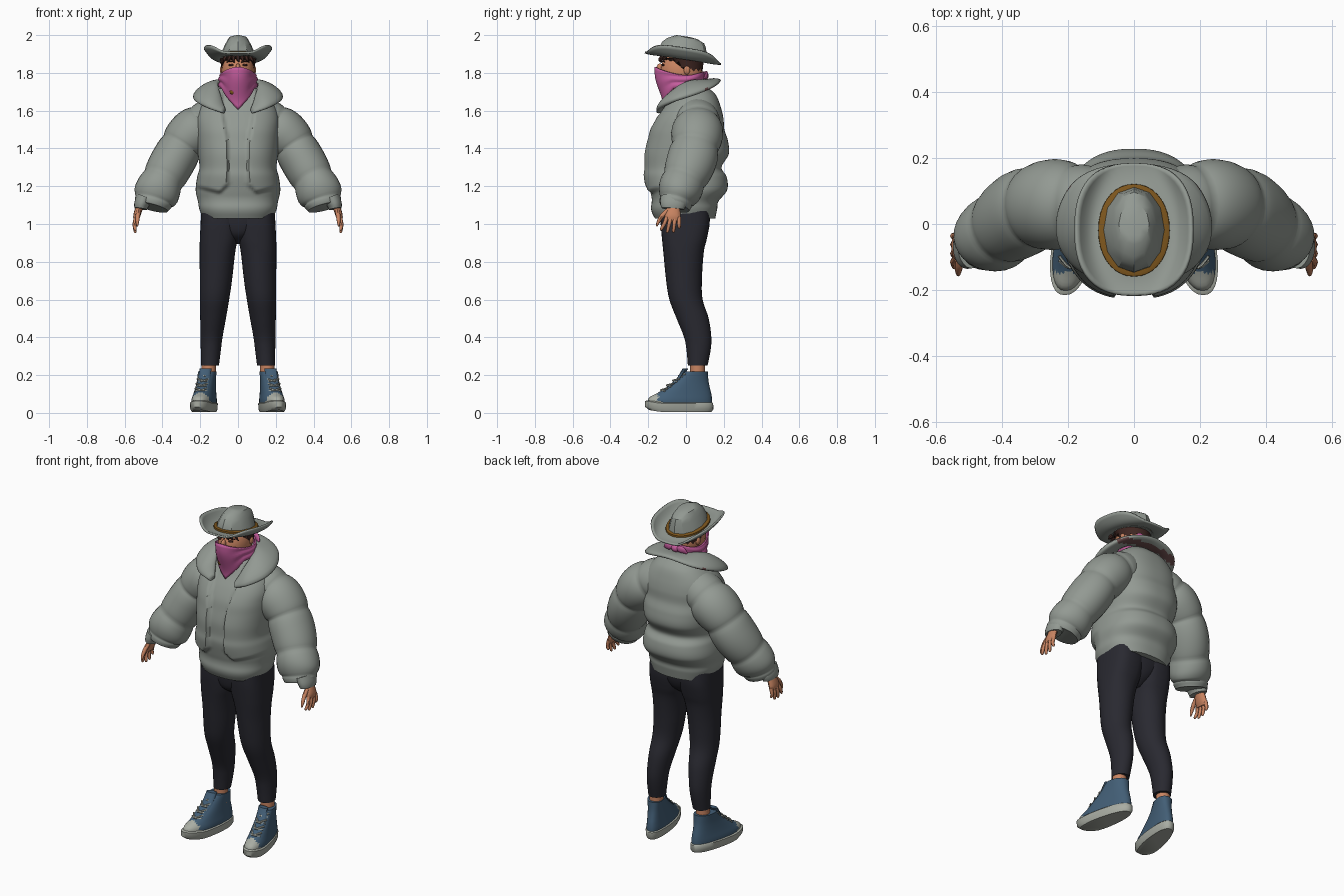
import bpy, bmesh, math
from mathutils import Vector

cube = bpy.data.objects.get("Cube")
if cube:
    bpy.data.objects.remove(cube, do_unlink=True)


def material(name, r, g, b):
    m = bpy.data.materials.new(name)
    m.use_nodes = True
    m.diffuse_color = (r, g, b, 1)
    shader = m.node_tree.nodes["Principled BSDF"]
    shader.inputs["Base Color"].default_value = (r, g, b, 1)
    shader.inputs["Roughness"].default_value = .8
    return m


GREY = material("grey_fabric", .29, .32, .29)
DARK = material("charcoal_cloth", .022, .022, .03)
PINK = material("pink_cloth", .56, .11, .34)
SKIN = material("skin", .58, .23, .12)
BLUE = material("denim_blue", .055, .112, .18)
RUBBER = material("pale_rubber", .4, .42, .37)
BROWN = material("brown_leather", .2, .09, .012)
HAIR = material("dark_hair", .05, .02, .016)
LINING = material("maroon_lining", .14, .07, .07)


def spline(keys, steps):
    """Catmull-Rom interpolation of tuples."""
    out = []
    last = len(keys) - 1
    for i in range(last):
        a, b, c, d = keys[max(i - 1, 0)], keys[i], keys[i + 1], keys[min(i + 2, last)]
        for k in range(steps):
            t = k / steps
            out.append(tuple(q + t / 2 * (r - p + t * (2 * p - 5 * q + 4 * r - s + t * (3 * (q - r) + s - p)))
                             for p, q, r, s in zip(a, b, c, d)))
    return out + [keys[last]]


def loft(name, rows, mats, caps=True, angle=45, rule=None, thick=0):
    """Skin a list of equal closed rings."""
    bm = bmesh.new()
    vs = [[bm.verts.new(p) for p in row] for row in rows]
    n = len(rows[0])
    for a, b in zip(vs, vs[1:]):
        for i in range(n):
            j = (i + 1) % n
            bm.faces.new((a[i], a[j], b[j], b[i]))
    if caps:
        bm.faces.new(vs[0])
        bm.faces.new(vs[-1])
    bmesh.ops.recalc_face_normals(bm, faces=bm.faces)
    for f in bm.faces:
        f.smooth = True
        if rule:
            f.material_index = rule(f.calc_center_median())
    me = bpy.data.meshes.new(name)
    bm.to_mesh(me)
    bm.free()
    for m in mats if isinstance(mats, list) else [mats]:
        me.materials.append(m)
    me.set_sharp_from_angle(angle=math.radians(angle))
    ob = bpy.data.objects.new(name, me)
    bpy.context.collection.objects.link(ob)
    if thick:
        mod = ob.modifiers.new("thickness", "SOLIDIFY")
        mod.thickness = thick
        mod.offset = 0


def ring(c, u, v, n=24, power=2):
    pts = []
    for i in range(n):
        a = math.tau * i / n
        co, si = math.cos(a), math.sin(a)
        pts.append(Vector(c) + Vector(u) * math.copysign(abs(co) ** (2 / power), co)
                   + Vector(v) * math.copysign(abs(si) ** (2 / power), si))
    return pts


def level(x, z, rx, front, back, n=24, power=2):
    return ring((x, (front + back) / 2, z), (rx, 0, 0), (0, (back - front) / 2, 0), n, power)


def tube(name, keys, mat, n=12, steps=4, ref=(0, 1, 0), puff=None):
    """Sweep ellipses along keys of (x, y, z, radius across, radius along ref)."""
    ks = spline(keys, steps)
    rows = []
    for i, k in enumerate(ks):
        t = (Vector(ks[min(i + 1, len(ks) - 1)][:3]) - Vector(ks[max(i - 1, 0)][:3])).normalized()
        v = Vector(ref)
        v = (v - t * v.dot(t)).normalized()
        f = puff(i / (len(ks) - 1)) if puff else 1
        rows.append(ring(k[:3], v.cross(t) * k[3] * f, v * k[4] * f, n))
    loft(name, rows, mat)


def ellipsoid(name, c, r, mat, n=20, m=12):
    rows = []
    for i in range(m + 1):
        a = math.pi * (.02 + .96 * i / m)
        s = math.sin(a)
        rows.append(ring((c[0], c[1], c[2] - r[2] * math.cos(a)), (r[0] * s, 0, 0), (0, r[1] * s, 0), n))
    loft(name, rows, mat, angle=70)


def ramp(x, lo, hi):
    t = min(max((x - lo) / (hi - lo), 0), 1)
    return t * t * (3 - 2 * t)


# Padded jacket body with raised, round-cornered front panels: z, half width, front, back
body = [(1.03, .185, -.165, .155), (1.08, .205, -.19, .165), (1.12, .212, -.2, .172), (1.18, .224, -.215, .218),
        (1.25, .216, -.228, .215), (1.3, .204, -.225, .188), (1.37, .212, -.224, .226), (1.44, .218, -.21, .222),
        (1.5, .22, -.195, .203), (1.56, .22, -.165, .198), (1.62, .2, -.125, .184), (1.68, .15, -.09, .16),
        (1.72, .1, -.05, .12)]
rows = []
for z, w, front, back in spline(body, 8):
    row = level(0, z, w, front, back, 112, 2.4)
    for p in row:
        if p.y < 0:
            x = abs(p.x)
            edge = .045 + .03 * ramp(z, 1.4, 1.62) + .04 * ramp(-z, -1.22, -1.16)
            panel = ramp(x, edge, edge + .016) * ramp(z - .25 * max(x - .1, 0), 1.155, 1.18)
            p.y += .024 * (1 - panel) * ramp(-p.y, 0, .1) * ramp(z, 1.05, 1.15)
    rows.append(row)
loft("jacket_body", rows, GREY, angle=60)

# Flared collar, rising to the back, lined underneath: centre, outward reach, slope, half thickness
half = [(.075, -.14, 1.6, .02, -.5, .012), (.125, -.115, 1.645, .055, -.6, .024), (.166, -.05, 1.69, .074, -.6, .026),
        (.165, .03, 1.72, .074, -.5, .025), (.112, .1, 1.742, .068, -.2, .021), (0, .125, 1.752, .06, .15, .018)]
path = half + [(-k[0],) + k[1:] for k in half[-2::-1]]
rows = []
for x, y, z, reach, slope, thick in spline(path, 6):
    out = Vector((x, y + .01, 0)).normalized()
    out = (out + Vector((0, 0, slope))).normalized()
    side = Vector((-out.y, out.x, 0)).normalized()
    rows.append(ring((x, y, z), out * reach, out.cross(side) * thick, 16))
loft("jacket_collar", rows, [GREY, LINING], angle=70,
     rule=lambda c: int(.1 < c.y < .175 and c.z < 1.743 - .12 * abs(c.x)))

# Trousers seat, filling the gap between the legs
seat = [(1.07, .17, -.133, .123), (1, .15, -.13, .12), (.94, .08, -.112, .095), (.895, .03, -.05, .04)]
loft("trouser_seat", [level(0, z, w, f, b, 32, 2.3) for z, w, f, b in spline(seat, 4)], DARK)

for s, side in ((1, "left_"), (-1, "right_")):
    def flip(keys):
        return [(k[0] * s,) + tuple(k[1:]) for k in keys]

    # Quilted sleeve and cuff
    sleeve = [(.09, .05, 1.58, .1, .105), (.19, .06, 1.52, .125, .132), (.275, .055, 1.445, .124, .134),
              (.343, .03, 1.335, .117, .13), (.41, -.02, 1.21, .118, .12), (.442, -.048, 1.135, .114, .1),
              (.455, -.06, 1.088, .085, .078)]
    tube(side + "sleeve", flip(sleeve), GREY, 28, 12,
         puff=lambda t: .88 + .14 * math.sqrt(abs(math.sin(math.pi * (.35 + t * 4.2)))))
    tube(side + "cuff", flip([(.495, -.065, 1.14, .045, .07), (.51, -.068, 1.105, .04, .068),
                              (.515, -.07, 1.08, .034, .06)]), GREY, 20)

    # Hand with four fingers and a thumb
    tube(side + "palm", flip([(.512, -.06, 1.12, .02, .028), (.525, -.065, 1.08, .02, .034),
                              (.537, -.07, 1.04, .018, .042), (.541, -.072, 1.015, .01, .036)]), SKIN)
    for name, base, tip, low in (("index", -.102, -.13, .965), ("middle", -.08, -.098, .953),
                                 ("ring", -.058, -.066, .955), ("little", -.037, -.036, .975)):
        tube(side + name + "_finger", flip([(.54, base, 1.035, .011, .011), (.548, (base + tip) / 2, 1, .01, .01),
                                            (.544, tip, low + .008, .008, .008), (.543, tip, low, .003, .003)]), SKIN, 8)
    tube(side + "thumb", flip([(.525, -.085, 1.08, .012, .013), (.53, -.125, 1.045, .012, .012),
                               (.533, -.147, 1.01, .009, .009), (.533, -.155, .988, .004, .004)]), SKIN, 8)

    # Trouser leg, squarer at the hip, and ankle
    leg = [(1.07, .095, .1, -.135, .125), (1, .098, .1, -.134, .125), (.92, .102, .1, -.127, .11),
           (.85, .109, .094, -.12, .094), (.7, .117, .085, -.105, .084), (.6, .124, .077, -.088, .088),
           (.5, .132, .068, -.05, .12), (.4, .14, .058, -.01, .134), (.33, .144, .053, .003, .13),
           (.25, .148, .047, .01, .114)]
    loft(side + "trouser_leg", [level(s * x, z, w, f, b, 32, 2 + .8 * ramp(z, .75, 1))
                                for z, x, w, f, b in spline(leg, 5)], DARK)
    loft(side + "ankle", [level(s * .155, z, .038, .022, .1) for z in (.15, .21, .27)], SKIN)

    # High-top shoe, toes turned out
    def shoe_level(z, w, front, back, n=32):
        row = level(0, z, w, front, back, n, 2.3)
        for p in row:
            p.x = s * (p.x * (1 + .12 * ramp(-p.y, -.1, .12)) + .157 + .18 * (.08 - p.y))
            p.z += .012 * ramp(-p.y, .12, .22)
        return row

    upper = [(.04, .054, -.205, .138), (.07, .054, -.196, .138), (.1, .05, -.155, .134), (.13, .047, -.112, .127),
             (.17, .045, -.06, .119), (.22, .046, -.01, .115)]
    loft(side + "shoe_upper", [shoe_level(*k) for k in spline(upper, 4)], [BLUE, RUBBER],
         rule=lambda c: int(c.y < -.145))
    loft(side + "shoe_sole", [shoe_level(*k) for k in ((.005, .052, -.195, .135), (.02, .058, -.216, .145),
                                                      (.05, .06, -.216, .144), (.055, .055, -.21, .138))], RUBBER)
    loft(side + "shoe_tongue", [shoe_level(z, .03, f, f + .03, 12) for z, f in ((.12, -.122), (.18, -.05), (.235, -.018))], BLUE)
    for i in range(4):
        z = .118 + .025 * i
        y = -.152 + 1.25 * (z - .1)
        x = .157 + .18 * (.08 - y)
        for d in (-1, 1):
            tube(side + "lace", flip([(x - .032 * d, y + .02, z - .004, .005, .005), (x, y - .003, z + .003, .005, .005),
                                      (x + .032 * d, y + .032, z + .012, .005, .005)]), RUBBER, 6, 3, (0, 0, 1))

    # Ear, eye and brow
    ellipsoid(side + "ear", (s * .084, .005, 1.815), (.012, .018, .024), SKIN, 10, 8)
    ellipsoid(side + "eye", (s * .036, -.121, 1.842), (.016, .008, .006), HAIR, 10, 6)
    tube(side + "brow", flip([(.016, -.132, 1.856, .003, .003), (.04, -.126, 1.862, .003, .003),
                              (.06, -.112, 1.857, .003, .003)]), HAIR, 6)

# Head, neck and nose
ellipsoid("head", (0, -.025, 1.805), (.088, .112, .115), SKIN)
loft("neck", [level(0, z, .058, -.045, .07) for z in (1.6, 1.7, 1.8)], SKIN)
ellipsoid("nose", (0, -.138, 1.82), (.014, .02, .03), SKIN, 10, 8)

# Hair under the hat with a ragged lower edge
rows = []
for t in (0, .5, 1):
    row = level(0, 1.815 + .065 * t, .088 + .008 * t, -.1 - .025 * t, .088 + .007 * t, 36)
    for i, p in enumerate(row):
        p.z += (1 - t) * (.009 * (-1) ** i + .046 * ramp(-p.y, -.01, .06))
    rows.append(row)
loft("hair", rows, HAIR)
for i in range(7):
    x = (i - 3) * .022
    y = -.137 + 5 * x * x
    tube("fringe_lock", [(x, y + .01, 1.885, .012, .01), (x * 1.1, y - .004, 1.872, .009, .007),
                         (x * 1.2 + .006, y, 1.857, .002, .002)], HAIR, 6)

# Face scarf: pointed at the front, tied behind
rows = []
for j in range(13):
    t = j / 12
    row = []
    for i in range(48):
        a = math.tau * i / 48
        away = abs((a + math.pi) % math.tau - math.pi) / math.pi
        top = 1.832 - .045 * ramp(away, 0, .5) + .02 * ramp(away, .5, 1)
        low = 1.605 + .115 * min(away / .34, 1)
        z = top + (low - top) * t
        front = .162 - .045 * ramp(1.79 - z, -.01, .17) - .012 * ramp(away, .1, .4)
        y = -math.cos(a) * (front if math.cos(a) > 0 else .092)
        fold = .004 * math.sin(t * 14 + away * 7) * ramp(away, .05, .3)
        row.append((math.sin(a) * (.098 + fold), y, z))
    rows.append(row)
loft("scarf", rows, PINK, caps=False, thick=.008)
ellipsoid("scarf_knot", (0, .1, 1.785), (.026, .02, .022), PINK, 12, 8)
for s in (1, -1):
    tube("scarf_tail", [(s * .01, .1, 1.785, .01, .008), (s * .045, .108, 1.79, .022, .009),
                        (s * .075, .095, 1.77, .006, .004)], PINK, 10, 4, (0, 1, 0))
ellipsoid("scarf_badge", (-.03, -.128, 1.7), (.014, .008, .014), BROWN, 10, 6)


# Wide hat tilted back: brim, band and creased crown
def tilt(y):
    return 1.878 - .15 * (y + .015)


rows = []
for j in range(9):
    t = j / 8
    row = level(0, 0, .095 + .082 * t, -.15 - .067 * t, .115 + .07 * t, 48, 2 + .5 * t)
    for p in row:
        p.z = tilt(p.y) + .055 * t * t * ramp(abs(p.x), .055, .18) - .014 * t * (1 - t)
    rows.append(row)
loft("hat_brim", rows, GREY, caps=False, thick=.01)


def hat_part(name, keys, mat, n, angle):
    rows = [level(0, z, w, f, b, n, 2.1) for z, w, f, b in keys]
    for row in rows:
        for p in row:
            p.z += tilt(p.y)
    loft(name, rows, mat, angle=angle)


hat_part("hat_band", [(-.004, .109, -.16, .122), (.014, .108, -.159, .121), (.018, .1, -.15, .113)], BROWN, 36, 35)
hat_part("hat_crown", [(-.005, .1, -.15, .114), (.03, .088, -.145, .11), (.07, .07, -.126, .106),
                       (.094, .058, -.1, .097), (.112, .046, -.062, .06), (.117, .02, -.05, .02)], GREY, 12, 30)
